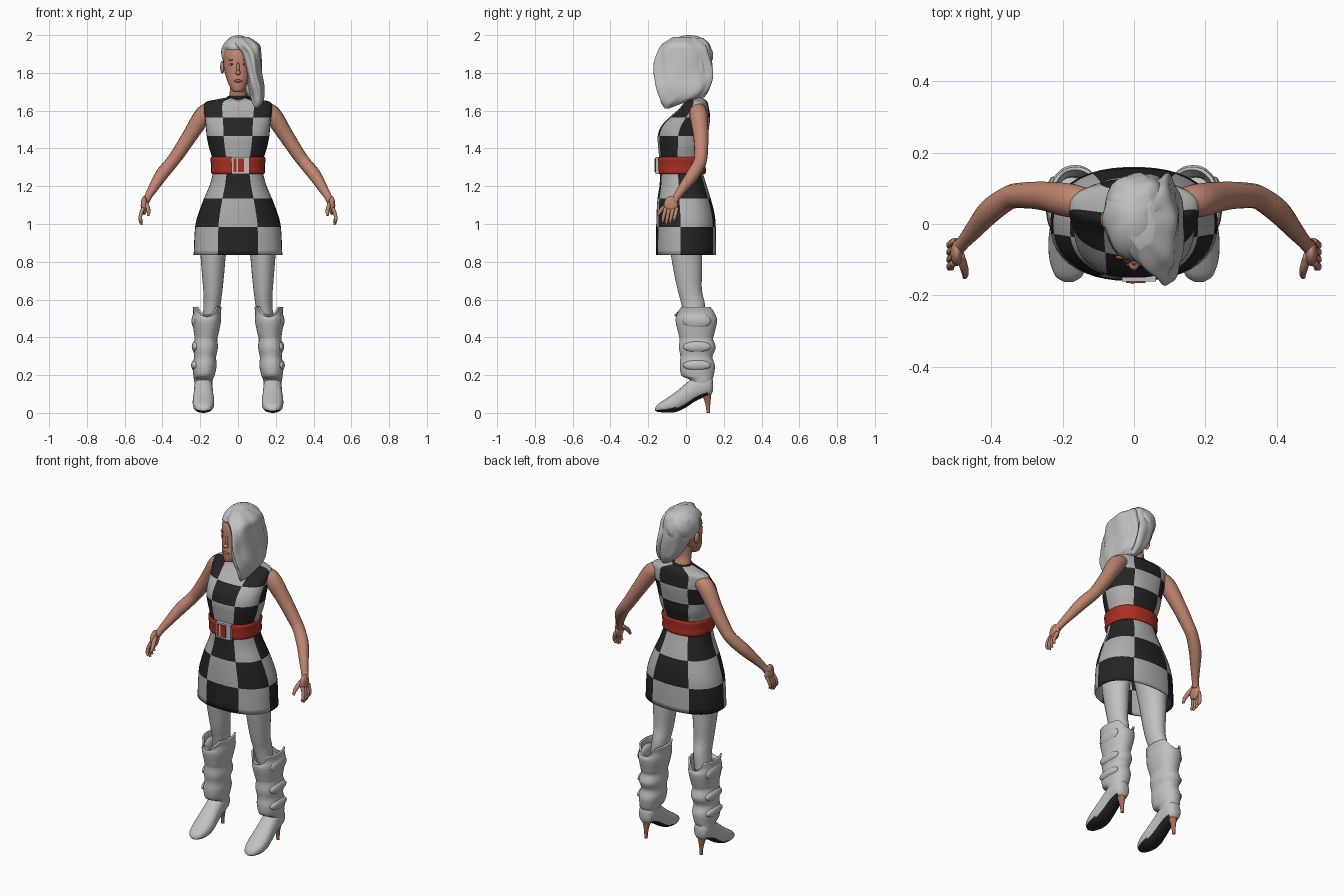
import bpy, bmesh, math
from mathutils import Vector


def material(name, rgb):
    m = bpy.data.materials.new(name)
    m.diffuse_color = (*rgb, 1)
    return m


SKIN = material("skin", (0.52, 0.235, 0.16))
PALE = material("pale grey", (0.53, 0.53, 0.53))
LIGHT = material("dress light grey", (0.43, 0.43, 0.43))
BLACK = material("black", (0.018, 0.018, 0.018))
RED = material("belt red", (0.40, 0.028, 0.016))
HEEL = material("heel brown", (0.42, 0.15, 0.08))
LIPS = material("lip rose", (0.33, 0.10, 0.08))


def smooth_rows(rows, k):
    """Catmull-Rom interpolation through rows of numbers."""
    out = []
    for i in range(len(rows) - 1):
        a, b, c, d = (rows[max(i - 1, 0)], rows[i], rows[i + 1],
                      rows[min(i + 2, len(rows) - 1)])
        for j in range(k):
            t = j / k
            out.append([0.5 * (2 * q + (r - p) * t + (2 * p - 5 * q + 4 * r - s) * t * t
                               + (3 * q - p - 3 * r + s) * t ** 3)
                        for p, q, r, s in zip(a, b, c, d)])
    out.append(list(rows[-1]))
    return out


def finish(name, bm, mats, mirror=False, thick=0, rule=None, smooth=True):
    bmesh.ops.recalc_face_normals(bm, faces=bm.faces)
    for f in bm.faces:
        f.smooth = smooth
        if rule:
            f.material_index = rule(f)
    me = bpy.data.meshes.new(name)
    bm.to_mesh(me)
    bm.free()
    ob = bpy.data.objects.new(name, me)
    bpy.context.collection.objects.link(ob)
    for m in mats:
        me.materials.append(m)
    if thick:
        s = ob.modifiers.new("thickness", 'SOLIDIFY')
        s.thickness, s.offset = thick, -1
    if mirror:
        ob.modifiers.new("mirror", 'MIRROR')
    return ob


def bridge(rings, caps=True):
    bm = bmesh.new()
    vs = [[bm.verts.new(p) for p in ring] for ring in rings]
    n = len(vs[0])
    for a, b in zip(vs, vs[1:]):
        for i in range(n):
            j = (i + 1) % n
            bm.faces.new((a[i], a[j], b[j], b[i]))
    if caps:
        bm.faces.new(vs[0])
        bm.faces.new(vs[-1])
    return bm


def spow(v, e):
    return math.copysign(abs(v) ** e, v)


def even(n):
    return [math.tau * i / n for i in range(n)]


def loft(rows, angles=None, k=4, e=1.0, caps=True, wave=0.0, axis='z'):
    """Rows are (height, centre a, centre b, radius a, radius b); angle 0 is the front."""
    rings = []
    for h, ca, cb, ra, rb in smooth_rows(rows, k):
        ring = []
        for t in angles or even(28):
            w = 1 + wave * math.sin(7 * t + 14 * h) + 0.5 * wave * math.sin(4 * t - 30 * h)
            a = ca + w * ra * spow(math.sin(t), e)
            b = cb - w * rb * spow(math.cos(t), e)
            ring.append((a, b, h) if axis == 'z' else (a, h, b))
        rings.append(ring)
    return bridge(rings, caps)


def tube(rows, n=14, k=4):
    """Rows are (x, y, z, radius)."""
    pts = smooth_rows(rows, k)
    rings = []
    for i, p in enumerate(pts):
        d = Vector(pts[min(i + 1, len(pts) - 1)][:3]) - Vector(pts[max(i - 1, 0)][:3])
        u = d.cross(Vector((0.3, 1, 0.2))).normalized()
        v = d.cross(u).normalized()
        rings.append([Vector(p[:3]) + p[3] * (u * math.cos(t) + v * math.sin(t)) for t in even(n)])
    return bridge(rings)


def ball(name, c, r, mat, mirror=False, seg=20):
    bm = bmesh.new()
    bmesh.ops.create_uvsphere(bm, u_segments=seg, v_segments=seg // 2, radius=1)
    for v in bm.verts:
        v.co = Vector(c) + Vector(v.co[i] * r[i] for i in range(3))
    return finish(name, bm, [mat], mirror)


def box(name, c, s, mat):
    bm = bmesh.new()
    bmesh.ops.create_cube(bm, size=1)
    for v in bm.verts:
        v.co = Vector(c) + Vector(v.co[i] * s[i] for i in range(3))
    return finish(name, bm, [mat], smooth=False)


# Dress: six angular columns, rows cut at fixed heights, checkered
EDGES = [-24, 24, 82, 152, 208, 278, 336]
COLS = [math.radians(a + (b - a) * i / 7) for a, b in zip(EDGES, EDGES[1:]) for i in range(7)]
LEVELS = [0.985, 1.135, 1.31, 1.465, 1.565]
dress = [(0.835, 0, 0, .235, .16), (0.985, 0, 0, .227, .158), (1.06, 0, -.003, .208, .153),
         (1.135, 0, -.01, .180, .141), (1.2, 0, -.015, .152, .126), (1.26, 0, -.022, .135, .115),
         (1.31, 0, -.025, .13, .112), (1.36, 0, -.025, .14, .118), (1.41, 0, -.02, .155, .128),
         (1.465, 0, -.018, .166, .132), (1.515, 0, -.005, .17, .128), (1.565, 0, .02, .176, .108),
         (1.61, 0, .042, .183, .08), (1.645, 0, .052, .172, .062), (1.66, 0, .045, .11, .055),
         (1.67, 0, .035, .056, .046)]


def checker(f):
    z = f.calc_center_median().z
    # the belt hides one colour change
    row = sum(z > h for h in LEVELS)
    col = f.index % 42 // 7
    return (row + col + 1) % 2


bm = loft(dress, COLS, 4, e=0.87, caps=False)
bm.faces.index_update()
finish("checkered_dress", bm, [LIGHT, BLACK], thick=0.008, rule=checker)
finish("neck_band", loft([(1.662, 0, .035, .062, .052), (1.678, 0, .034, .054, .046)], k=1, caps=False),
       [BLACK], thick=0.006)

# Belt and buckle
finish("belt", loft([(1.265, 0, -.024, .136, .122), (1.275, 0, -.024, .143, .129),
                     (1.31, 0, -.025, .142, .129), (1.345, 0, -.025, .147, .131),
                     (1.355, 0, -.025, .141, .124)], k=3, e=0.87, caps=False), [RED], thick=0.012)
box("buckle_frame", (.014, -.152, 1.31), (.095, .018, .092), PALE)
box("buckle_inlay", (.005, -.162, 1.31), (.055, .006, .072), RED)
box("buckle_prong", (-.004, -.166, 1.31), (.008, .004, .072), PALE)

# Arms and hands
finish("arm", tube([(.13, .06, 1.605, .04), (.18, .066, 1.58, .048), (.25, .078, 1.475, .041),
                    (.315, .08, 1.375, .036), (.352, .073, 1.325, .034), (.405, .035, 1.26, .034),
                    (.452, -.02, 1.185, .025), (.476, -.048, 1.145, .02), (.492, -.066, 1.115, .02)]),
       [SKIN], mirror=True)
ball("palm", (.497, -.08, 1.098), (.018, .038, .05), SKIN, True)
for i, name in enumerate(["index", "middle", "ring", "little"]):
    y, drop = -.108 + .02 * i, (.0, .012, .006, -.008)[i]
    finish(name + "_finger", tube([(.502, y, 1.085, .010), (.515, y - .008, 1.05, .010),
                                   (.517, y - .014, 1.025 - drop / 2, .009),
                                   (.509, y - .016, 1.008 - drop, .006)], 8, 3), [SKIN], True)
finish("thumb", tube([(.488, -.085, 1.115, .012), (.478, -.118, 1.088, .012),
                      (.473, -.138, 1.065, .010), (.475, -.15, 1.045, .006)], 8, 3), [SKIN], True)

# Legs
finish("leg", loft([(.48, .148, .05, .042, .052), (.575, .137, .038, .045, .062),
                    (.65, .133, .02, .051, .064), (.75, .132, .01, .06, .075),
                    (.84, .131, .003, .068, .083), (.95, .122, 0, .085, .09),
                    (1.06, .1, 0, .09, .09)]), [PALE], True)

# Boots: puffed shaft with notched rim, pillows, pointed foot, slim heel
shaft = [(.13, .183, .085, .043, .053), (.175, .183, .08, .05, .06), (.197, .18, .062, .056, .085),
         (.25, .177, .06, .064, .093), (.297, .174, .055, .058, .085), (.345, .172, .06, .066, .097),
         (.39, .17, .055, .06, .089), (.415, .168, .055, .064, .094), (.485, .166, .055, .076, .11),
         (.53, .164, .055, .073, .106), (.56, .163, .052, .077, .108)]
bm = loft(shaft, even(40), 4, e=0.9, caps=False)
for v in bm.verts:
    if v.co.z > .5:
        c = abs(v.co.y - .053) / .108
        v.co.z -= .05 * max(0, c - .75) / .25 * (v.co.z - .5) / .06
finish("boot_shaft", bm, [PALE], True, thick=0.01)
for z, x, h in ((.487, .226, .042), (.35, .225, .03), (.252, .228, .028)):
    ball("boot_pillow", (x, .058, z), (.02, .075, h), PALE, True)
foot = [(-.163, .183, .018, .012, .008), (-.145, .183, .027, .038, .022),
        (-.10, .183, .040, .054, .039), (-.05, .183, .060, .057, .054),
        (0, .183, .093, .052, .064), (.05, .183, .128, .049, .066),
        (.10, .183, .145, .047, .06), (.13, .183, .145, .038, .05), (.143, .183, .145, .02, .03)]
finish("boot_foot", loft(foot, k=4, e=0.85, axis='y'), [PALE, BLACK], True,
       rule=lambda f: int(f.normal.z < -.5 and f.calc_center_median().y < .12))
finish("boot_heel", loft([(0, .183, .118, .009, .009), (.04, .183, .116, .011, .012),
                          (.08, .183, .112, .019, .02), (.112, .183, .105, .03, .03)]),
       [HEEL], True)

# Neck and head
finish("neck", loft([(1.6, 0, .04, .06, .05), (1.67, 0, .032, .048, .043),
                     (1.72, 0, .018, .042, .042), (1.8, 0, .01, .045, .05)]), [SKIN])
finish("head", loft([(1.698, 0, -.085, .014, .015), (1.708, 0, -.076, .031, .036),
                     (1.75, 0, -.05, .054, .066), (1.80, 0, -.018, .07, .092),
                     (1.85, 0, -.005, .078, .1), (1.90, 0, 0, .078, .1),
                     (1.94, 0, .005, .066, .082), (1.97, 0, .01, .03, .04)]), [SKIN])
ball("nose_bridge", (0, -.104, 1.822), (.009, .014, .034), SKIN)
ball("nose_tip", (0, -.114, 1.8), (.014, .016, .012), SKIN)
ball("lips", (0, -.113, 1.757), (.021, .009, .008), LIPS)
ball("eye", (.033, -.092, 1.845), (.014, .008, .0065), PALE, True)
ball("iris", (.033, -.0975, 1.845), (.005, .004, .005), BLACK, True)
ball("eyebrow", (.034, -.093, 1.869), (.018, .006, .003), LIPS, True)
ball("ear", (.083, .012, 1.83), (.012, .022, .034), SKIN, True)

# Hair: cap with a raised hairline, long side sweep, swept back mass
bm = bmesh.new()
bmesh.ops.create_uvsphere(bm, u_segments=32, v_segments=20, radius=1)
for v in bm.verts:
    x, y, z = v.co
    r = 1 + .03 * math.sin(6 * math.atan2(y, x) + 5 * z)
    v.co = Vector((.002 + .09 * x * r, .018 + .125 * y * r, 1.9 + .1 * z))
    if v.co.y < -.02 and v.co.z < 1.925:
        v.co.x *= .8
        v.co.y *= .75
finish("hair_cap", bm, [PALE])
finish("hair_side_sweep", loft([(1.99, .02, -.005, .035, .06), (1.95, .045, -.01, .068, .115),
                                (1.9, .07, -.013, .052, .138), (1.8, .085, -.015, .043, .152),
                                (1.73, .097, -.018, .043, .144), (1.68, .103, -.03, .037, .115),
                                (1.64, .102, -.075, .025, .055), (1.612, .095, -.1, .006, .012)],
                               even(56), 6, wave=.05), [PALE])
finish("hair_back", loft([(1.985, .01, .04, .045, .05), (1.95, .012, .045, .08, .08),
                          (1.88, .016, .05, .092, .088), (1.8, .036, .06, .084, .076),
                          (1.72, .062, .065, .06, .06), (1.67, .082, .062, .025, .035)],
                         even(56), 6, wave=.04), [PALE])
